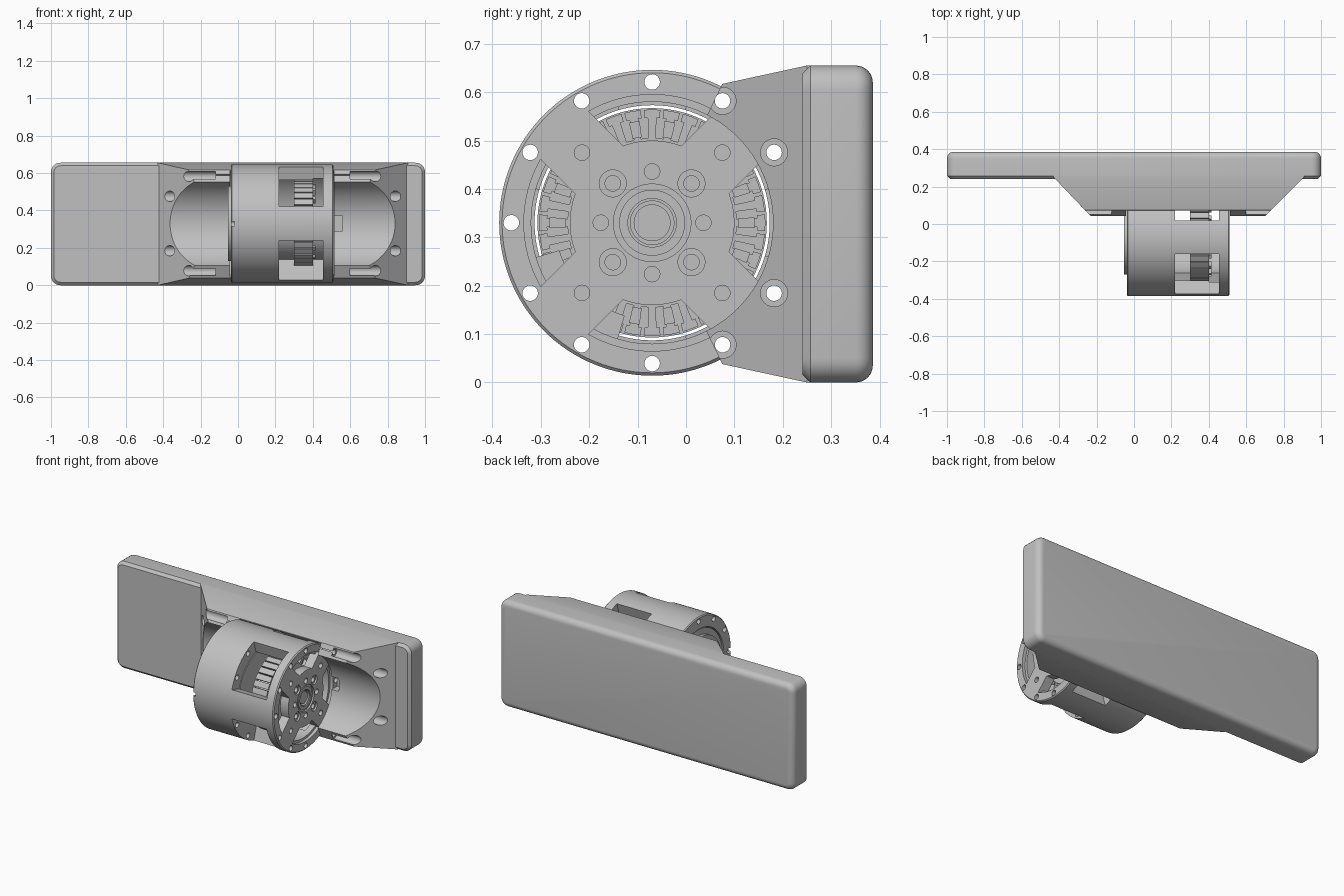
import bpy, bmesh, math
from mathutils import Vector

if "Cube" in bpy.data.objects:
    bpy.data.objects.remove(bpy.data.objects["Cube"])

CY, CZ = -0.07, 0.33          # motor axis (runs along x)
grey = bpy.data.materials.new("light_grey")
grey.diffuse_color = (0.53, 0.53, 0.53, 1)
grey.use_nodes = True
grey.node_tree.nodes["Principled BSDF"].inputs["Base Color"].default_value = grey.diffuse_color


def finish(bm, name):
    bmesh.ops.recalc_face_normals(bm, faces=bm.faces)
    me = bpy.data.meshes.new(name)
    bm.to_mesh(me)
    bm.free()
    ob = bpy.data.objects.new(name, me)
    bpy.context.collection.objects.link(ob)
    me.materials.append(grey)
    return ob


def prism(bm, pts, x0, x1):
    """Extrude a (y, z) outline, relative to the motor axis, along x."""
    vs = [bm.verts.new((x0, CY + y, CZ + z)) for y, z in pts]
    f = bm.faces.new(vs)
    r = bmesh.ops.extrude_face_region(bm, geom=[f])
    moved = [g for g in r["geom"] if isinstance(g, bmesh.types.BMVert)]
    bmesh.ops.translate(bm, verts=moved, vec=(x1 - x0, 0, 0))


def polar(r, a):
    return (r * math.cos(a), r * math.sin(a))


def circle(r, c=(0, 0), n=96):
    return [(c[0] + r * math.cos(2 * math.pi * i / n), c[1] + r * math.sin(2 * math.pi * i / n)) for i in range(n)]


def sector(r0, r1, mid, h0, h1, n=16):
    """Arc window: half angle h0 at the inner radius, h1 at the outer."""
    t = [2 * i / n - 1 for i in range(n + 1)]
    return [polar(r1, mid + k * h1) for k in t] + [polar(r0, mid - k * h0) for k in t]


def solid(name, parts):
    bm = bmesh.new()
    for pts, x0, x1 in parts:
        prism(bm, pts, x0, x1)
    return finish(bm, name)


def cut(ob, parts):
    c = solid("cutter", parts)
    c.hide_render = True
    m = ob.modifiers.new("cut", "BOOLEAN")
    m.operation, m.solver, m.object = "DIFFERENCE", "EXACT", c
    bpy.context.view_layer.objects.active = ob
    bpy.ops.object.modifier_apply(modifier=m.name)
    bpy.data.objects.remove(c)


def ring_of_holes(r_pos, r_hole, angles, x0, x1):
    return [(circle(r_hole, polar(r_pos, math.radians(a)), 24), x0, x1) for a in angles]


def smooth(ob, angle=30):
    bpy.ops.object.select_all(action="DESELECT")
    ob.select_set(True)
    bpy.context.view_layer.objects.active = ob
    bpy.ops.object.shade_smooth_by_angle(angle=math.radians(angle))


# Back plate: rounded corners, filleted back rim, chamfered front rim
bm = bmesh.new()
bmesh.ops.create_cube(bm, size=1)
for v in bm.verts:
    v.co = Vector((v.co.x * 2, 0.3135 + v.co.y * 0.145, 0.3275 + v.co.z * 0.655))
along_y = [e for e in bm.edges if abs(e.verts[0].co.y - e.verts[1].co.y) > 0.1]
bmesh.ops.bevel(bm, geom=along_y, offset=0.05, segments=6, profile=0.5, affect="EDGES")
for y, w, s in ((0.386, 0.035, 6), (0.241, 0.016, 1)):
    rim = [e for e in bm.edges if all(abs(v.co.y - y) < 1e-3 for v in e.verts)]
    bmesh.ops.bevel(bm, geom=rim, offset=w, segments=s, profile=0.5, affect="EDGES")
smooth(finish(bm, "back_plate"))

# Cradle: tapered block hull carrying the motor
bm = bmesh.new()
for y, xa, xb, z in ((0.27, -0.43, 0.91, 0.0), (0.25, -0.43, 0.91, 0.0),
                     (0.075, -0.263, 0.735, 0.038), (0.04, -0.23, 0.70, 0.11)):
    for x in (xa, xb):
        for zz in (z, 0.655 - z):
            bm.verts.new((x, y, zz))
r = bmesh.ops.convex_hull(bm, input=bm.verts)
bmesh.ops.dissolve_limit(bm, angle_limit=0.01, verts=bm.verts, edges=bm.edges)
cradle = finish(bm, "cradle")
side_angles = (-60, -30, 30, 60)
cut(cradle, [(circle(0.25), -1.2, 1.4)])
cut(cradle, [(circle(0.318), -0.042, 0.513)])
cut(cradle, ring_of_holes(0.291, 0.016, side_angles, -1.2, 1.4))
cut(cradle, ring_of_holes(0.291, 0.028, side_angles, -1.2, -0.12)
    + ring_of_holes(0.291, 0.028, side_angles, 0.60, 1.4))
cut(cradle, [([(0.18, -0.04), (0.30, -0.04), (0.30, 0.04), (0.18, 0.04)], 0.50, 0.56)])
smooth(cradle)

# Motor housing: drum closed at the right by a four-spoke end plate
bm = bmesh.new()
prism(bm, circle(0.316, n=128), -0.038, 0.51)
rims = [e for e in bm.edges if abs(e.verts[0].co.x - e.verts[1].co.x) < 1e-4]
bmesh.ops.bevel(bm, geom=rims, offset=0.006, segments=1, affect="EDGES")
housing = finish(bm, "motor_housing")
cut(housing, [(circle(0.243), -0.1, 0.455)])
# end plate windows between constant-width spokes, stepped at the rim


def half(rad):
    return math.pi / 4 - math.asin(0.07 / rad)


quarters = [i * math.pi / 2 for i in range(4)]
cut(housing, [(sector(0.17, 0.265, q, half(0.17), half(0.265)), 0.49, 0.6) for q in quarters])
cut(housing, [(sector(0.17, 0.25, q, half(0.17), half(0.25)), 0.40, 0.6) for q in quarters])
# side windows, mounting holes and a locating notch
h = math.radians(28.5)
cut(housing, [(sector(0.2, 0.4, q + math.pi / 4, h, h), 0.22, 0.455) for q in quarters])
cut(housing, ring_of_holes(0.291, 0.016, range(0, 360, 30), -0.2, 0.6))
cut(housing, [([(-0.4, -0.012), (-0.29, -0.012), (-0.29, 0.012), (-0.4, 0.012)], -0.1, -0.02)])
# end plate screw holes and bearing seat
cut(housing, ring_of_holes(0.115, 0.028, range(45, 360, 90), 0.50, 0.6)
    + ring_of_holes(0.106, 0.016, range(0, 360, 90), 0.485, 0.6)
    + ring_of_holes(0.205, 0.016, range(45, 360, 90), 0.485, 0.6)
    + [(circle(0.08), 0.50, 0.6)])
cut(housing, ring_of_holes(0.115, 0.016, range(45, 360, 90), 0.48, 0.6) + [(circle(0.045), 0.47, 0.6)])
smooth(housing)

# Bearing ring and shaft
bearing = solid("bearing_ring", [(circle(0.068), 0.49, 0.506)])
cut(bearing, [(circle(0.05), 0.4, 0.6)])
smooth(bearing)
smooth(solid("shaft", [(circle(0.07), 0.20, 0.46), (circle(0.038), 0.45, 0.495)]))

# Stator: core with T-shaped teeth
N = 36
step = 2 * math.pi / N
outline = []
for i in range(N):
    a = i * step
    for rad, k in ((0.175, -0.24), (0.217, -0.24), (0.217, -0.42), (0.234, -0.42),
                   (0.234, 0), (0.234, 0.42), (0.217, 0.42), (0.217, 0.24), (0.175, 0.24)):
        outline.append(polar(rad, a + k * step))
smooth(solid("stator", [(outline, 0.30, 0.40)]))

# Coil ends: small blocks on each tooth
smooth(solid("coil_ends", [(sector(0.178, 0.212, i * step, 0.3 * step, 0.3 * step, 2), 0.39, 0.415)
                           for i in range(0, N, 2)]))

# Output carrier on the left, with boss and screw holes
carrier = solid("output_carrier", [(circle(0.237), -0.033, 0.22)])
boss = solid("output_boss", [(circle(0.20), -0.053, -0.03)])
cut(boss, ring_of_holes(0.15, 0.016, range(0, 360, 45), -0.1, -0.037) + [(circle(0.07), -0.1, -0.036)])
smooth(carrier)
smooth(boss)
